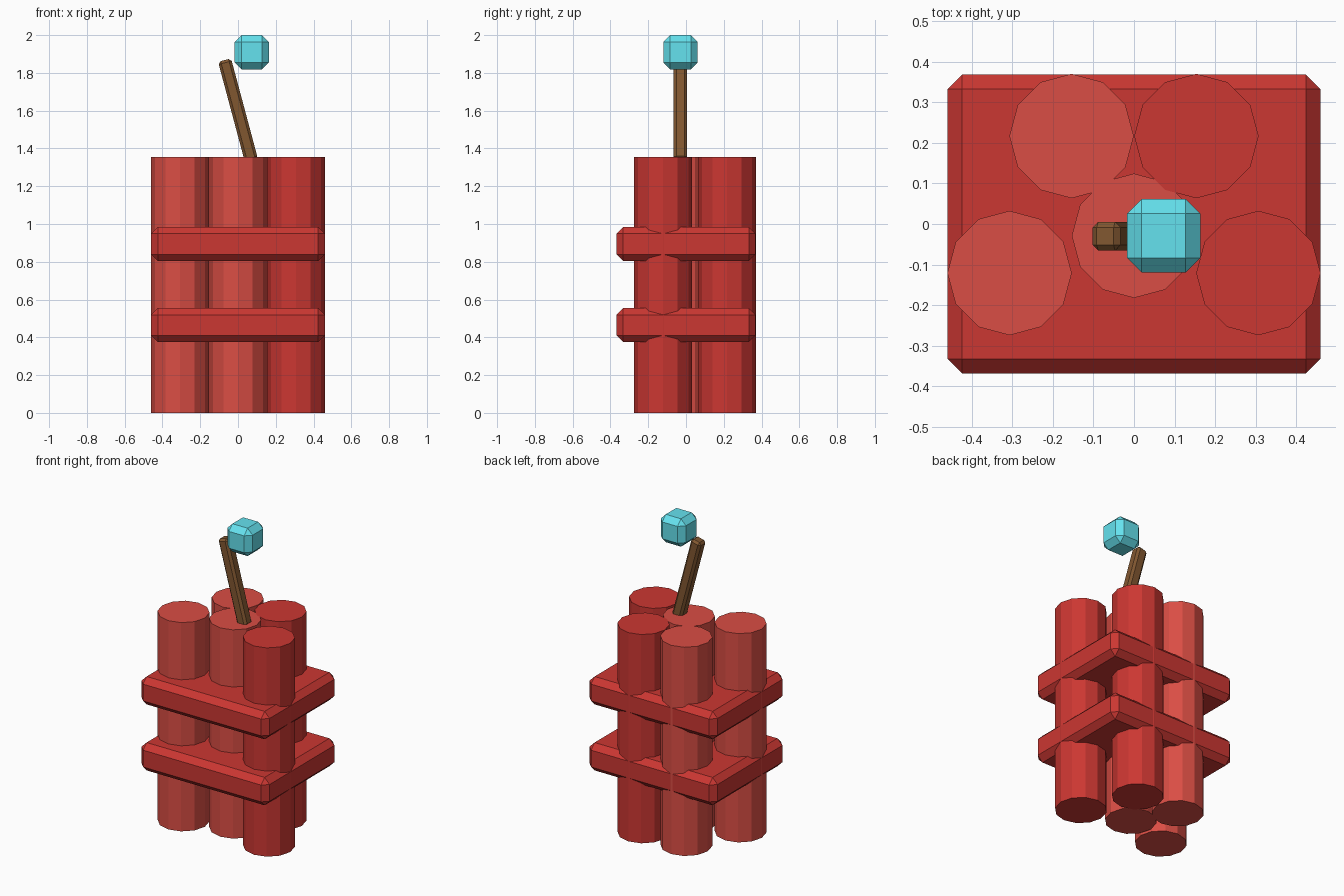
import bpy
from math import radians

if "Cube" in bpy.data.objects:
    bpy.data.objects.remove(bpy.data.objects["Cube"])


def material(name, rgb):
    mat = bpy.data.materials.new(name)
    mat.diffuse_color = (*rgb, 1)
    mat.use_nodes = True
    mat.node_tree.nodes["Principled BSDF"].inputs["Base Color"].default_value = mat.diffuse_color
    return mat


light_red = material("light_red", (0.70, 0.075, 0.058))
deep_red = material("deep_red", (0.60, 0.038, 0.032))
brown = material("brown", (0.22, 0.095, 0.03))
cyan = material("cyan", (0.13, 0.76, 0.86))


def chamfered_box(name, size, loc, bevel, mat, tilt=0):
    bpy.ops.mesh.primitive_cube_add(size=1)
    ob = bpy.context.object
    ob.name = name
    ob.scale = size
    bpy.ops.object.transform_apply(location=False, rotation=False, scale=True)
    ob.location = loc
    ob.rotation_euler.y = tilt
    mod = ob.modifiers.new("chamfer", 'BEVEL')
    mod.width = bevel
    mod.segments = 1
    ob.data.materials.append(mat)
    return ob


# Five twelve-sided sticks
R, H = 0.1535, 1.356
sticks = [
    ("stick_back_left", -0.154, 0.217, light_red),
    ("stick_back_right", 0.154, 0.217, deep_red),
    ("stick_front_left", -0.307, -0.121, light_red),
    ("stick_front_right", 0.307, -0.121, deep_red),
    ("stick_centre", 0.0, -0.029, light_red),
]
for name, x, y, mat in sticks:
    bpy.ops.mesh.primitive_cylinder_add(vertices=12, radius=R, depth=H, location=(x, y, H / 2))
    ob = bpy.context.object
    ob.name = name
    ob.data.materials.append(mat)

# Two chamfered straps around the bundle
for name, z in (("lower_strap", 0.465), ("upper_strap", 0.894)):
    chamfered_box(name, (0.92, 0.737, 0.181), (0, 0, z), 0.036, deep_red)

# Leaning fuse and the spark floating at its tip
chamfered_box("fuse", (0.071, 0.071, 0.55), (0, -0.03, 1.602), 0.014, brown, radians(-15))
chamfered_box("spark", (0.181, 0.181, 0.181), (0.073, -0.029, 1.9095), 0.036, cyan)
